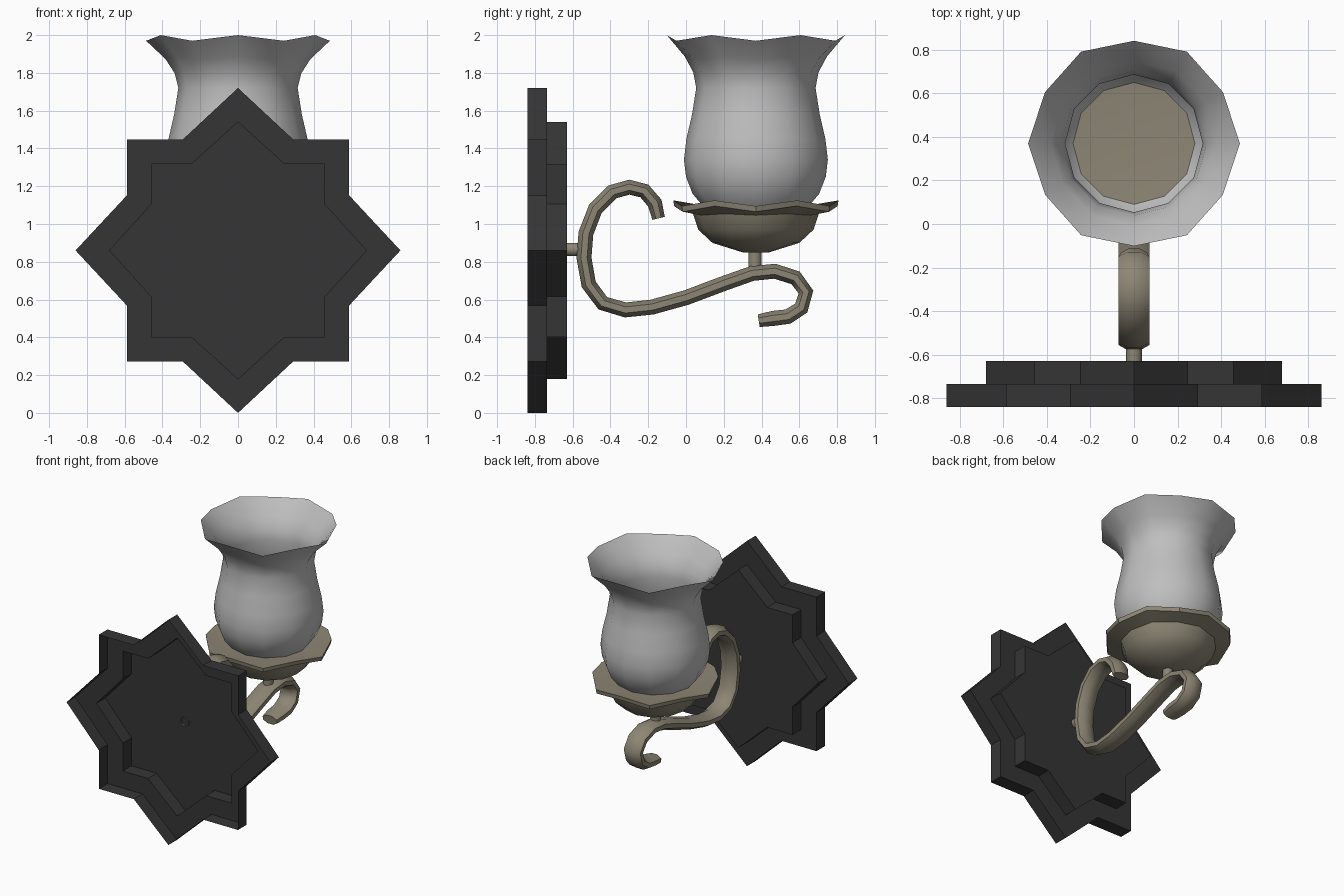
import bpy, bmesh, math
from mathutils import Vector

if "Cube" in bpy.data.objects:
    bpy.data.objects.remove(bpy.data.objects["Cube"])

CY = 0.37    # lamp axis in y
CZ = 0.86    # wall plate centre in z


def material(name, rgb):
    m = bpy.data.materials.new(name)
    m.diffuse_color = (*rgb, 1)
    m.use_nodes = True
    m.node_tree.nodes["Principled BSDF"].inputs["Base Color"].default_value = m.diffuse_color
    return m


DARK = material("dark iron", (0.036, 0.036, 0.036))
BRONZE = material("dull bronze", (0.27, 0.24, 0.178))
GLASS = material("grey glass", (0.52, 0.52, 0.52))


def finish(name, bm, mat, angle=None, recalc=True):
    if recalc:
        bmesh.ops.recalc_face_normals(bm, faces=bm.faces[:])
    me = bpy.data.meshes.new(name)
    bm.to_mesh(me)
    bm.free()
    me.materials.append(mat)
    ob = bpy.data.objects.new(name, me)
    bpy.context.collection.objects.link(ob)
    if angle:
        bpy.ops.object.select_all(action='DESELECT')
        ob.select_set(True)
        bpy.context.view_layer.objects.active = ob
        bpy.ops.object.shade_smooth_by_angle(angle=math.radians(angle))
    return ob


def bridge(bm, a, b):
    n = len(a)
    for i in range(n):
        bm.faces.new((a[i], a[(i + 1) % n], b[(i + 1) % n], b[i]))


def star(bm, tip, half, notch, y):
    """Loop of an eight-pointed star: tip, notch, corner, notch per quarter."""
    pts = []
    for q in range(4):
        c, s = round(math.cos(q * math.pi / 2)), round(math.sin(q * math.pi / 2))
        for u, v in ((tip, 0), (half, notch), (half, half), (notch, half)):
            pts.append(bm.verts.new((u * c - v * s, y, CZ + u * s + v * c)))
    return pts


def revolve(bm, profile, n=12):
    """Rings of (radius, z, ripple) about the lamp axis; ripple waves the rim."""
    rings = []
    for r, z, w in profile:
        ring = []
        for i in range(n):
            a = 2 * math.pi * i / n
            k = 1 if i % 2 else -1
            rr = r - k * w * 0.5
            ring.append(bm.verts.new((rr * math.cos(a), CY + rr * math.sin(a), z + k * w)))
        rings.append(ring)
    for a, b in zip(rings, rings[1:]):
        bridge(bm, a, b)
    return rings


# Wall plate: stepped star shell, open towards the wall
bm = bmesh.new()
big, small = (0.86, 0.588, 0.292), (0.68, 0.458, 0.245)
loops = [star(bm, *big, -0.84), star(bm, *big, -0.735),
         star(bm, *small, -0.735), star(bm, *small, -0.63)]
for a, b in zip(loops, loops[1:]):
    bridge(bm, a, b)
bm.faces.new(loops[-1])
finish("wall_plate", bm, DARK)

# Glass shade: tulip with a rippled lip
bm = bmesh.new()
revolve(bm, [(0.28, 1.095, 0), (0.335, 1.16, 0), (0.37, 1.25, 0), (0.381, 1.34, 0),
             (0.368, 1.45, 0), (0.338, 1.58, 0), (0.316, 1.72, 0),
             (0.333, 1.80, 0.003), (0.38, 1.88, 0.007), (0.479, 1.985, 0.015)])
finish("glass_shade", bm, GLASS, 60)

# Drip dish under the shade
bm = bmesh.new()
rings = revolve(bm, [(0.07, 0.85, 0), (0.23, 0.90, 0), (0.305, 0.97, 0),
                     (0.335, 1.05, 0.004), (0.44, 1.08, 0.015),
                     (0.445, 1.11, 0.015), (0.30, 1.095, 0)])
bm.faces.new(rings[0])
bm.faces.new(rings[-1])
finish("drip_dish", bm, BRONZE, 35)

# Scroll arm: flattened tube swept along an S path in the y-z plane
ctrl = [(-0.145, 1.03), (-0.165, 1.11), (-0.22, 1.175), (-0.30, 1.195), (-0.39, 1.17),
        (-0.48, 1.08), (-0.53, 0.95), (-0.54, 0.82), (-0.515, 0.68), (-0.44, 0.58),
        (-0.32, 0.545), (-0.18, 0.56), (0.0, 0.61), (0.2, 0.685), (0.35, 0.738),
        (0.47, 0.75), (0.58, 0.715), (0.635, 0.64), (0.61, 0.555), (0.54, 0.51),
        (0.46, 0.50), (0.385, 0.488)]
path = [Vector((0, y, z)) for y, z in ctrl]
X = Vector((1, 0, 0))
bm = bmesh.new()
rings = []
for i, p in enumerate(path):
    t = (path[min(i + 1, len(path) - 1)] - path[max(i - 1, 0)]).normalized()
    side = t.cross(X)
    k = 0.85 if i in (0, len(path) - 1) else 1.0
    ring = []
    for j in range(8):
        a = 2 * math.pi * (j + 0.5) / 8
        ring.append(bm.verts.new(p + X * (0.076 * k * math.cos(a))
                                 + side * (0.043 * k * math.sin(a))))
    rings.append(ring)
for a, b in zip(rings, rings[1:]):
    bridge(bm, a, b)
bm.faces.new(rings[0])
bm.faces.new(rings[-1])
finish("scroll_arm", bm, BRONZE, 50)


# Short round posts joining arm to plate and arm to dish
def post(name, start, end, r=0.036, n=10):
    start, end = Vector(start), Vector(end)
    side = (end - start).normalized().cross(X)
    bm = bmesh.new()
    loops = []
    for p in (start, end):
        loops.append([bm.verts.new(p + X * (r * math.cos(2 * math.pi * i / n))
                                   + side * (r * math.sin(2 * math.pi * i / n)))
                      for i in range(n)])
    bridge(bm, *loops)
    finish(name, bm, BRONZE, 50)


post("wall_post", (0, -0.64, 0.865), (0, -0.54, 0.865))
post("dish_post", (0, 0.365, 0.75), (0, 0.365, 0.87))
